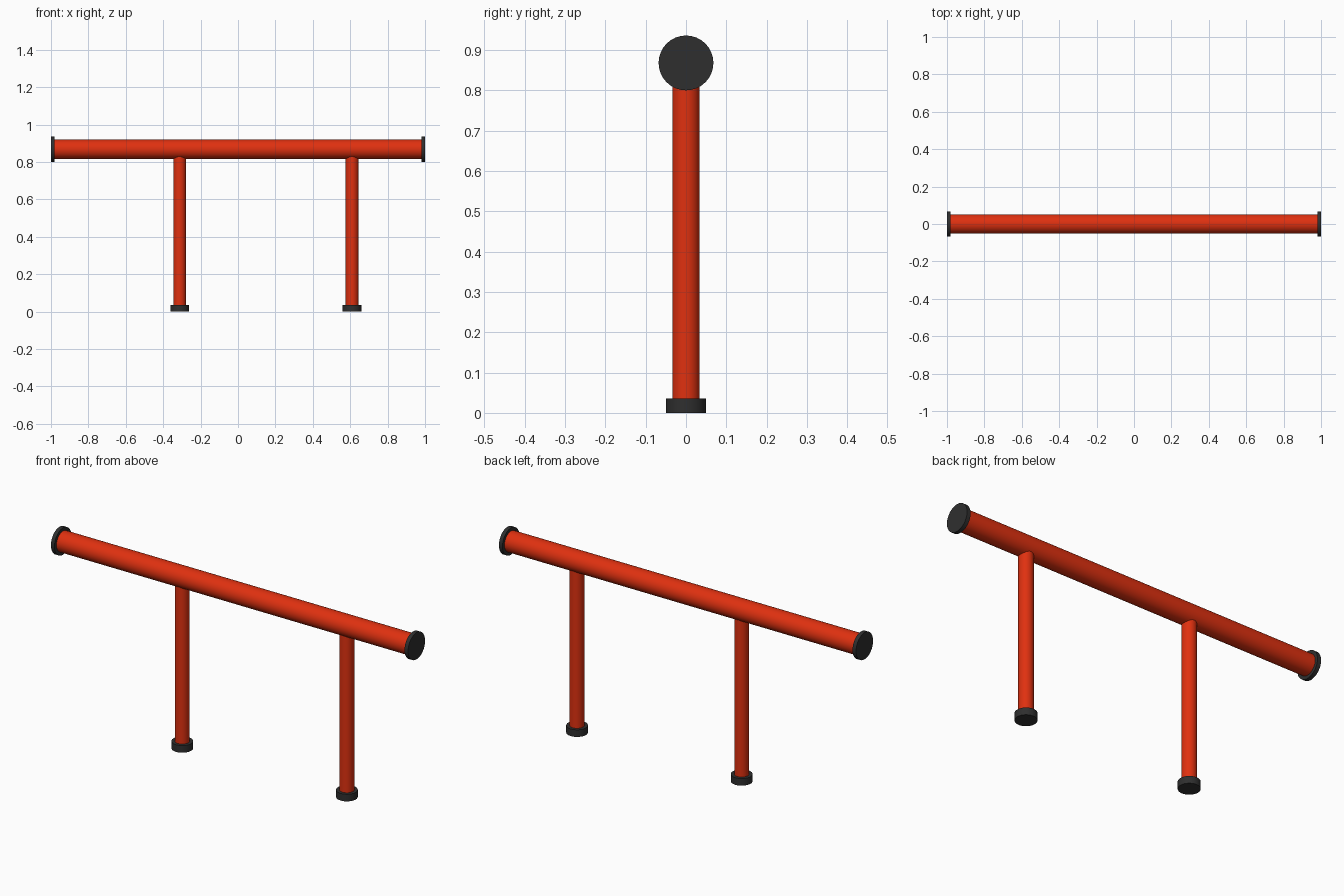
import bpy
from math import pi, radians

if "Cube" in bpy.data.objects:
    bpy.data.objects.remove(bpy.data.objects["Cube"], do_unlink=True)


def make_material(name, rgb):
    mat = bpy.data.materials.new(name)
    mat.use_nodes = True
    mat.diffuse_color = (*rgb, 1)
    mat.node_tree.nodes["Principled BSDF"].inputs["Base Color"].default_value = (*rgb, 1)
    return mat


red = make_material("red paint", (0.74, 0.03, 0.005))
black = make_material("black rubber", (0.028, 0.028, 0.028))


def tube(name, radius, length, centre, mat, along_x=False):
    bpy.ops.mesh.primitive_cylinder_add(
        vertices=32, radius=radius, depth=length, location=centre,
        rotation=(0, pi / 2 if along_x else 0, 0))
    obj = bpy.context.object
    obj.name = name
    obj.data.materials.append(mat)
    bpy.ops.object.shade_smooth_by_angle(angle=radians(30))
    return obj


BAR_Z = 0.868
CAP = 0.02
FOOT = 0.036
LEG_TOP = 0.835

# Horizontal bar with a wide cap on each end
tube("bar", 0.052, 2 - 2 * CAP, (0, 0, BAR_Z), red, along_x=True)
for side, sign in (("left", 1), ("right", -1)):
    tube(side + "_end_cap", 0.068, CAP, (sign * (1 - CAP / 2), 0, BAR_Z), black, along_x=True)

# Legs run into the underside of the bar and stand on round feet
for side, x in (("left", 0.61), ("right", -0.312)):
    tube(side + "_leg", 0.034, LEG_TOP - FOOT, (x, 0, (LEG_TOP + FOOT) / 2), red)
    tube(side + "_foot", 0.05, FOOT, (x, 0, FOOT / 2), black)
